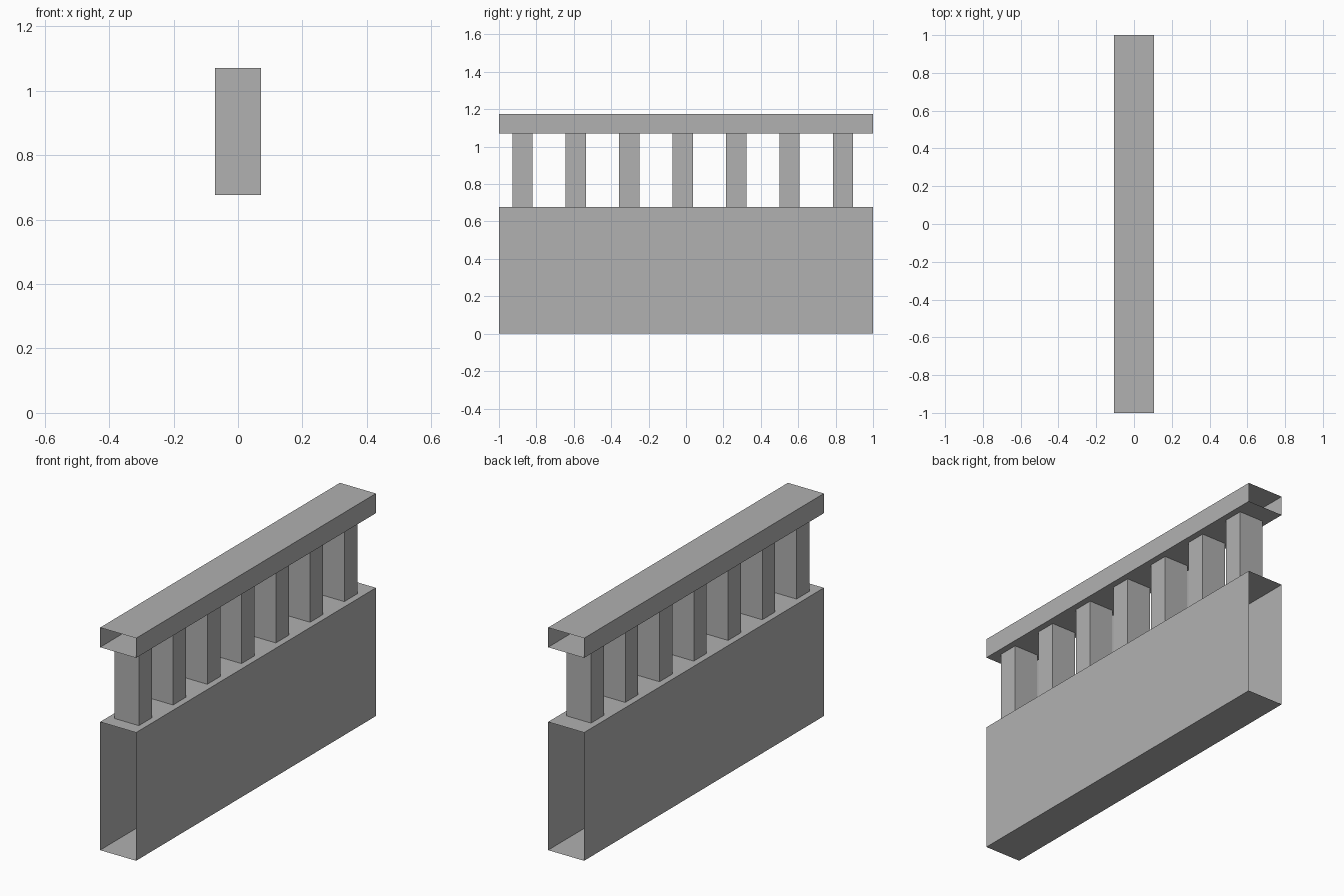
import bpy, bmesh
from mathutils import Vector

if "Cube" in bpy.data.objects:
    bpy.data.objects.remove(bpy.data.objects["Cube"])

# Dark grey shared by every part
grey = bpy.data.materials.new("dark_grey")
grey.diffuse_color = (0.44, 0.44, 0.44, 1)
grey.use_nodes = True
grey.node_tree.nodes["Principled BSDF"].inputs["Base Color"].default_value = grey.diffuse_color


def open_box(name, lo, hi, open_axis):
    """Box from corner to corner, without the two faces across open_axis."""
    lo, hi = Vector(lo), Vector(hi)
    bm = bmesh.new()
    bmesh.ops.create_cube(bm, size=1)
    for v in bm.verts:
        v.co = (lo + hi) / 2 + v.co * (hi - lo)
    bm.normal_update()
    caps = [f for f in bm.faces if abs(f.normal[open_axis]) > 0.9]
    bmesh.ops.delete(bm, geom=caps, context='FACES_ONLY')
    mesh = bpy.data.meshes.new(name)
    bm.to_mesh(mesh)
    bm.free()
    mesh.materials.append(grey)
    ob = bpy.data.objects.new(name, mesh)
    bpy.context.collection.objects.link(ob)
    return ob


HALF_W, WALL_TOP, RAIL_BOTTOM, RAIL_TOP = 0.105, 0.677, 1.071, 1.175

# Lower wall and top rail: sleeves open at both ends
open_box("wall_base", (-HALF_W, -1, 0), (HALF_W, 1, WALL_TOP), 1)
open_box("top_rail", (-HALF_W, -1, RAIL_BOTTOM), (HALF_W, 1, RAIL_TOP), 1)

# Seven evenly spaced balusters, open where they meet wall and rail
for i in range(7):
    y = -0.0175 + (i - 3) * 2 / 7
    open_box(f"baluster_{i + 1}", (-0.071, y - 0.054, WALL_TOP),
             (0.071, y + 0.054, RAIL_BOTTOM), 2)
